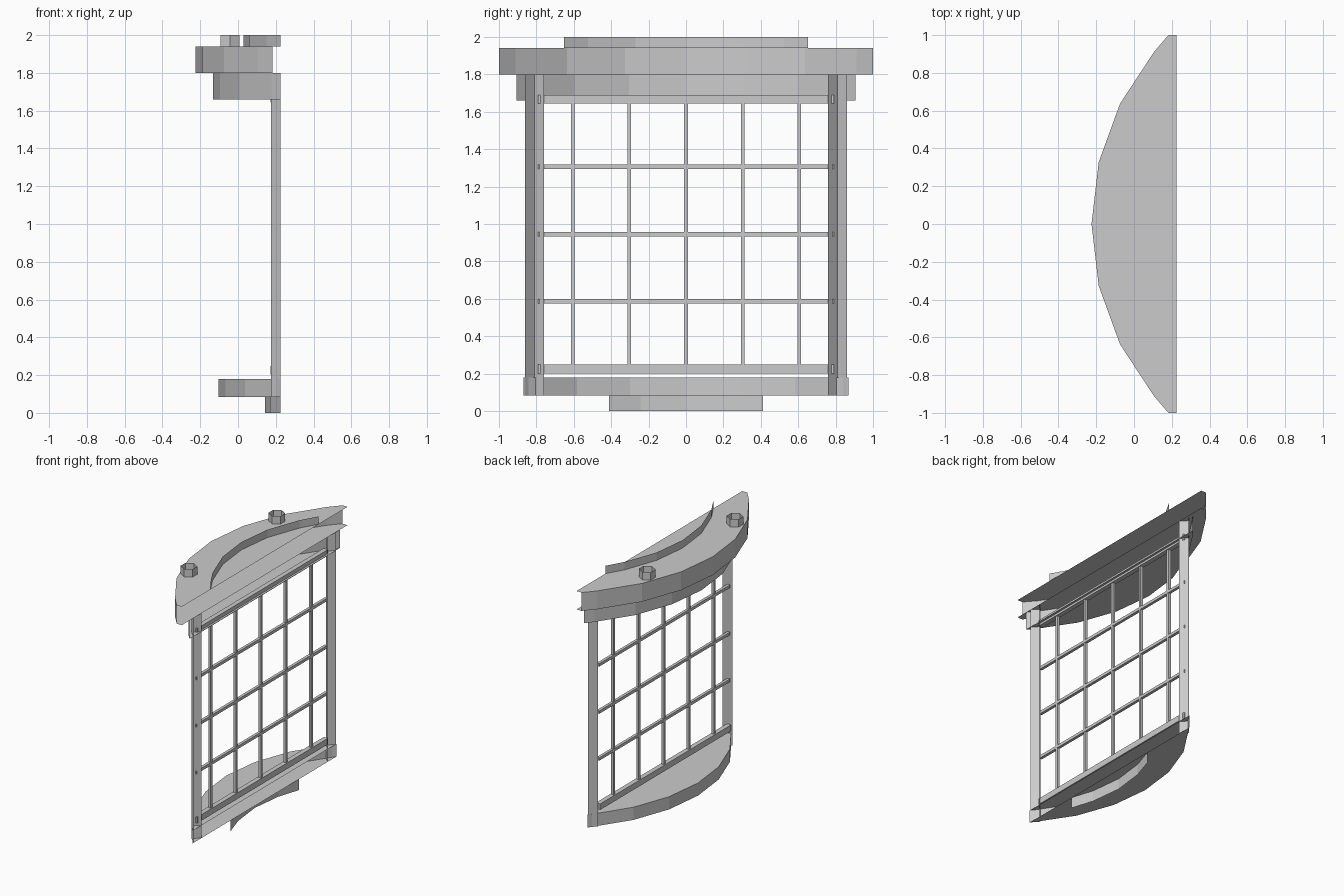
import bpy, math

if "Cube" in bpy.data.objects:
    bpy.data.objects.remove(bpy.data.objects["Cube"])

CUT = 0.225      # open back plane of the half lantern
CX = 1.195       # shared centre of all curved walls
STEP = math.radians(13.33)

metal = bpy.data.materials.new("grey metal")
metal.diffuse_color = (0.6, 0.6, 0.6, 1)
metal.use_nodes = True
metal.node_tree.nodes["Principled BSDF"].inputs["Base Color"].default_value = metal.diffuse_color


def make(name, verts, faces):
    me = bpy.data.meshes.new(name)
    me.from_pydata(verts, [], faces)
    me.materials.append(metal)
    ob = bpy.data.objects.new(name, me)
    bpy.context.collection.objects.link(ob)
    return ob


def arc(radius, end):
    """Faceted arc outline from -y to +y, finishing at the given end point."""
    half = [(CX - radius, 0.0)]
    for i in range(1, 4):
        x, y = CX - radius * math.cos(i * STEP), radius * math.sin(i * STEP)
        if x < end[0] - 0.005:
            half.append((x, y))
    half.append(end)
    return [(x, -y) for x, y in reversed(half[1:])] + half


def wall(name, pts, z0, z1, closed=False):
    n = len(pts)
    verts = [(x, y, z0) for x, y in pts] + [(x, y, z1) for x, y in pts]
    faces = [(i, i + n, (i + 1) % n + n, (i + 1) % n)
             for i in range(n if closed else n - 1)]
    return make(name, verts, faces)


def sheet(name, pts, z, up):
    # widen to the back plane when the wall stops short of it
    pts = list(pts)
    if pts[0][0] < CUT - 0.001:
        pts = [(CUT, pts[0][1])] + pts + [(CUT, pts[-1][1])]
    order = tuple(range(len(pts)))
    return make(name, [(x, y, z) for x, y in pts],
                [order[::-1] if up else order])


def box(name, x0, x1, y0, y1, z0, z1):
    v = [(x, y, z) for x in (x0, x1) for y in (y0, y1) for z in (z0, z1)]
    f = [(0, 1, 3, 2), (4, 6, 7, 5), (0, 4, 5, 1),
         (2, 3, 7, 6), (0, 2, 6, 4), (1, 5, 7, 3)]
    return make(name, v, f)


# Curved trays, open at the back: wall plus top and bottom sheets
for name, radius, end, z0, z1 in (
        ("roof_cap", 1.42, (0.182, 1.0), 1.80, 1.94),
        ("roof_collar", 1.327, (CUT, 0.907), 1.66, 1.80),
        ("base_tray", 1.297, (CUT, 0.87), 0.083, 0.18)):
    outline = arc(radius, end)
    wall(name + "_wall", outline, z0, z1)
    if name != "roof_collar":      # the collar is closed above by the cap
        sheet(name + "_top", outline, z1, True)
    sheet(name + "_bottom", outline, z0, False)

# Thin open rims above the cap and below the base
wall("top_rim", arc(1.167, (CUT, 0.652)), 1.94, 2.0)
wall("bottom_rim", arc(1.053, (CUT, 0.413)), 0.0, 0.083)

for s, side in ((-1, "left"), (1, "right")):
    # Hexagonal sockets on the cap
    hexagon = [(-0.043 + 0.058 * math.sin(k * math.pi / 3),
                s * 0.53 + 0.058 * math.cos(k * math.pi / 3)) for k in range(6)]
    wall("cap_socket_" + side, hexagon[::-1], 1.94, 2.0, closed=True)
    # V-section corner posts
    wall("post_" + side, [(CUT, s * 0.81 - 0.05), (CUT - 0.05, s * 0.81),
                          (CUT, s * 0.81 + 0.05)], 0.083, 1.80)

# Main rails
for name, z in (("bottom_rail", 0.225), ("top_rail", 1.667)):
    box(name, 0.172, 0.208, -0.79, 0.79, z - 0.023, z + 0.023)

# Thin lattice bars
for z in (0.587, 0.945, 1.306):
    box("cross_bar", 0.18, 0.202, -0.79, 0.79, z - 0.011, z + 0.011)
for i in range(-2, 3):
    y = i * 0.303
    box("upright_bar", 0.181, 0.201, y - 0.01, y + 0.01, 0.24, 1.65)
